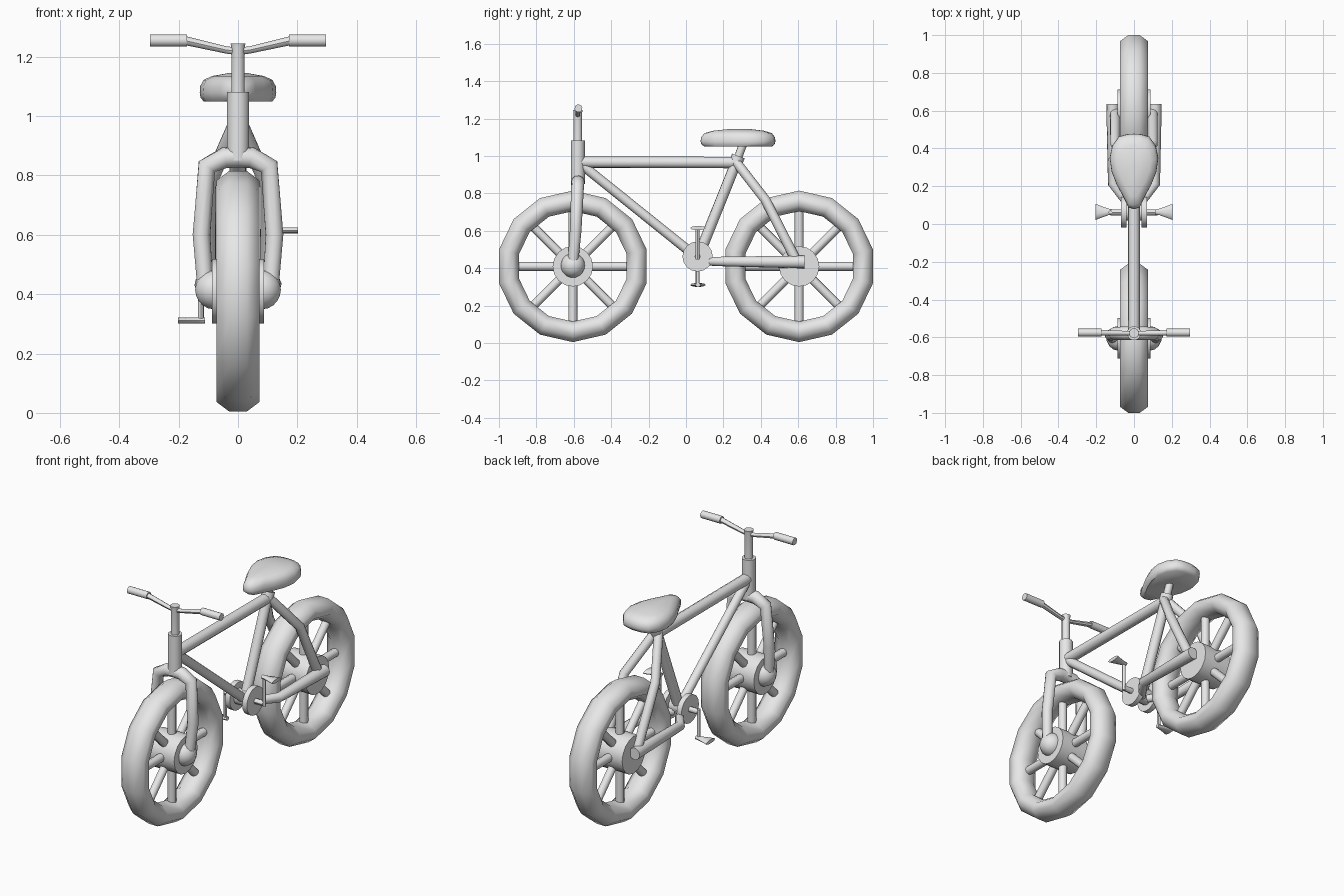
import bpy, bmesh, math
from mathutils import Vector

if "Cube" in bpy.data.objects:
    bpy.data.objects.remove(bpy.data.objects["Cube"])

grey = bpy.data.materials.new("plain grey")
grey.diffuse_color = (0.8, 0.8, 0.8, 1)
grey.use_nodes = True
grey.node_tree.nodes["Principled BSDF"].inputs["Base Color"].default_value = grey.diffuse_color


def finish(name, bm, angle=40):
    bmesh.ops.recalc_face_normals(bm, faces=bm.faces)
    me = bpy.data.meshes.new(name)
    bm.to_mesh(me)
    bm.free()
    ob = bpy.data.objects.new(name, me)
    bpy.context.collection.objects.link(ob)
    me.materials.append(grey)
    bpy.ops.object.select_all(action='DESELECT')
    ob.select_set(True)
    bpy.context.view_layer.objects.active = ob
    bpy.ops.object.shade_smooth_by_angle(angle=math.radians(angle))
    return ob


def loft(bm, rings, closed=False):
    rows = [[bm.verts.new(p) for p in r] for r in rings]
    n = len(rows[0])
    pairs = list(zip(rows, rows[1:]))
    if closed:
        pairs.append((rows[-1], rows[0]))
    for a, b in pairs:
        for i in range(n):
            j = (i + 1) % n
            bm.faces.new((a[i], a[j], b[j], b[i]))
    if not closed:
        bm.faces.new(rows[0])
        bm.faces.new(rows[-1])


def tube(name, path, radii, sides=10, angle=45):
    """Capped round tube along a path, one radius per point or one for all."""
    pts = [Vector(p) for p in path]
    if not isinstance(radii, (list, tuple)):
        radii = [radii] * len(pts)
    side = None
    rings = []
    for i, p in enumerate(pts):
        d_in = (p - pts[i - 1]).normalized() if i else Vector()
        d_out = (pts[i + 1] - p).normalized() if i < len(pts) - 1 else Vector()
        t = (d_in + d_out).normalized()
        if side is None:
            side = t.orthogonal()
        side = (side - t * side.dot(t)).normalized()
        up = t.cross(side)
        rings.append([p + radii[i] * (side * math.cos(a) + up * math.sin(a))
                      for a in (2 * math.pi * k / sides for k in range(sides))])
    bm = bmesh.new()
    loft(bm, rings)
    return finish(name, bm, angle)


def wheel(label, cy, cz):
    # tyre: 14 segments with an eight-sided section
    bm = bmesh.new()
    rings = []
    for i in range(14):
        a = 2 * math.pi * i / 14
        ring = []
        for k in range(8):
            b = math.pi / 8 + k * math.pi / 4
            r = 0.35 + 0.0595 * math.cos(b)
            ring.append((0.079 * math.sin(b), cy + r * math.sin(a), cz + r * math.cos(a)))
        rings.append(ring)
    loft(bm, rings, closed=True)
    finish(label + "_tyre", bm, 60)
    # hub and spokes
    tube(label + "_hub", [(-0.088, cy, cz), (0.088, cy, cz)], 0.108, 16)
    for i in range(8):
        a = math.pi / 4 * i
        s, c = math.sin(a), math.cos(a)
        tube(label + "_spoke", [(0, cy + 0.08 * s, cz + 0.08 * c),
                                (0, cy + 0.32 * s, cz + 0.32 * c)], 0.024, 8, 60)


wheel("front", -0.605, 0.41)
wheel("rear", 0.605, 0.41)

# main frame tubes
tube("head_tube", [(0, -0.578, 0.85), (0, -0.578, 1.082)], 0.038, 12)
tube("steering_stem", [(0, -0.578, 1.07), (0, -0.578, 1.23), (0, -0.578, 1.245)],
     [0.023, 0.023, 0.026], 12)
tube("top_tube", [(0, -0.56, 0.967), (0, 0.28, 0.965)], 0.031)
tube("down_tube", [(0, -0.56, 0.955), (0, 0.05, 0.465)], 0.026)
tube("seat_tube", [(0, 0.065, 0.46), (0, 0.278, 0.99)], 0.029)
tube("seat_collar", [(0, 0.267, 0.965), (0, 0.28, 1.0)], 0.036)
tube("seat_post", [(0, 0.27, 0.97), (0, 0.315, 1.09)], 0.022)
tube("bottom_bracket", [(-0.06, 0.062, 0.463), (0.06, 0.062, 0.463)], 0.045, 12)
tube("crank_axle", [(-0.125, 0.062, 0.463), (0.125, 0.062, 0.463)], 0.016, 8)

# paired parts
for s, label in ((-1, "left"), (1, "right")):
    tube(label + "_fork", [(0, -0.578, 0.862), (0.045 * s, -0.578, 0.86),
                           (0.105 * s, -0.58, 0.83), (0.123 * s, -0.59, 0.60),
                           (0.11 * s, -0.605, 0.42)],
         [0.036, 0.036, 0.034, 0.031, 0.028], 10, 60)
    bm = bmesh.new()
    bmesh.ops.create_uvsphere(bm, u_segments=14, v_segments=10, radius=0.066)
    bmesh.ops.translate(bm, verts=bm.verts, vec=(0.08 * s, -0.605, 0.415))
    finish(label + "_axle_cap", bm, 60)
    tube(label + "_chain_stay", [(0.02 * s, 0.09, 0.437), (0.112 * s, 0.215, 0.436),
                                 (0.112 * s, 0.635, 0.433)],
         [0.022, 0.027, 0.035], 10, 60)
    tube(label + "_seat_stay", [(0.012 * s, 0.27, 0.965), (0.1 * s, 0.425, 0.765),
                                (0.1 * s, 0.59, 0.44)], [0.026, 0.026, 0.027], 10, 60)
    # handlebar and grip
    tube(label + "_handlebar", [(0, -0.578, 1.218), (0.04 * s, -0.578, 1.223),
                                (0.18 * s, -0.576, 1.255)], [0.013, 0.012, 0.015], 8)
    tube(label + "_grip", [(0.172 * s, -0.575, 1.255), (0.297 * s, -0.575, 1.255)], 0.021, 10)
    # crank disc, arm and flared flat pedal (right one up, left one down)
    tube(label + "_crank_disc", [(0.04 * s, 0.062, 0.463), (0.07 * s, 0.062, 0.463)], 0.081, 16)
    pz = 0.463 + 0.152 * s
    tube(label + "_crank_arm", [(0.125 * s, 0.062, 0.463 - 0.015 * s), (0.125 * s, 0.062, pz)],
         0.01, 8)
    pedal = bmesh.new()
    rings = [[(x * s, 0.064 + w * math.cos(a), pz + 0.011 * math.sin(a))
              for a in (math.pi / 5 * k for k in range(10))]
             for x, w in ((0.112, 0.013), (0.135, 0.017), (0.203, 0.042))]
    loft(pedal, rings)
    finish(label + "_pedal", pedal)

# seat: pear-shaped outline stacked in layers, domed on top
half = [(0.0, 0.078), (0.03, 0.088), (0.06, 0.15), (0.09, 0.205), (0.118, 0.275),
        (0.129, 0.35), (0.115, 0.415), (0.08, 0.463), (0.035, 0.476)]
outline = half + [(0, 0.478)] + [(-x, y) for x, y in half[:0:-1]]
layers = [(1.05, 0.9), (1.063, 0.98), (1.078, 1.0), (1.10, 0.99),
          (1.122, 0.9), (1.135, 0.68), (1.145, 0.25)]
bm = bmesh.new()
loft(bm, [[(x * k, 0.29 + (y - 0.29) * k, z) for x, y in outline] for z, k in layers])
finish("seat", bm, 50)
